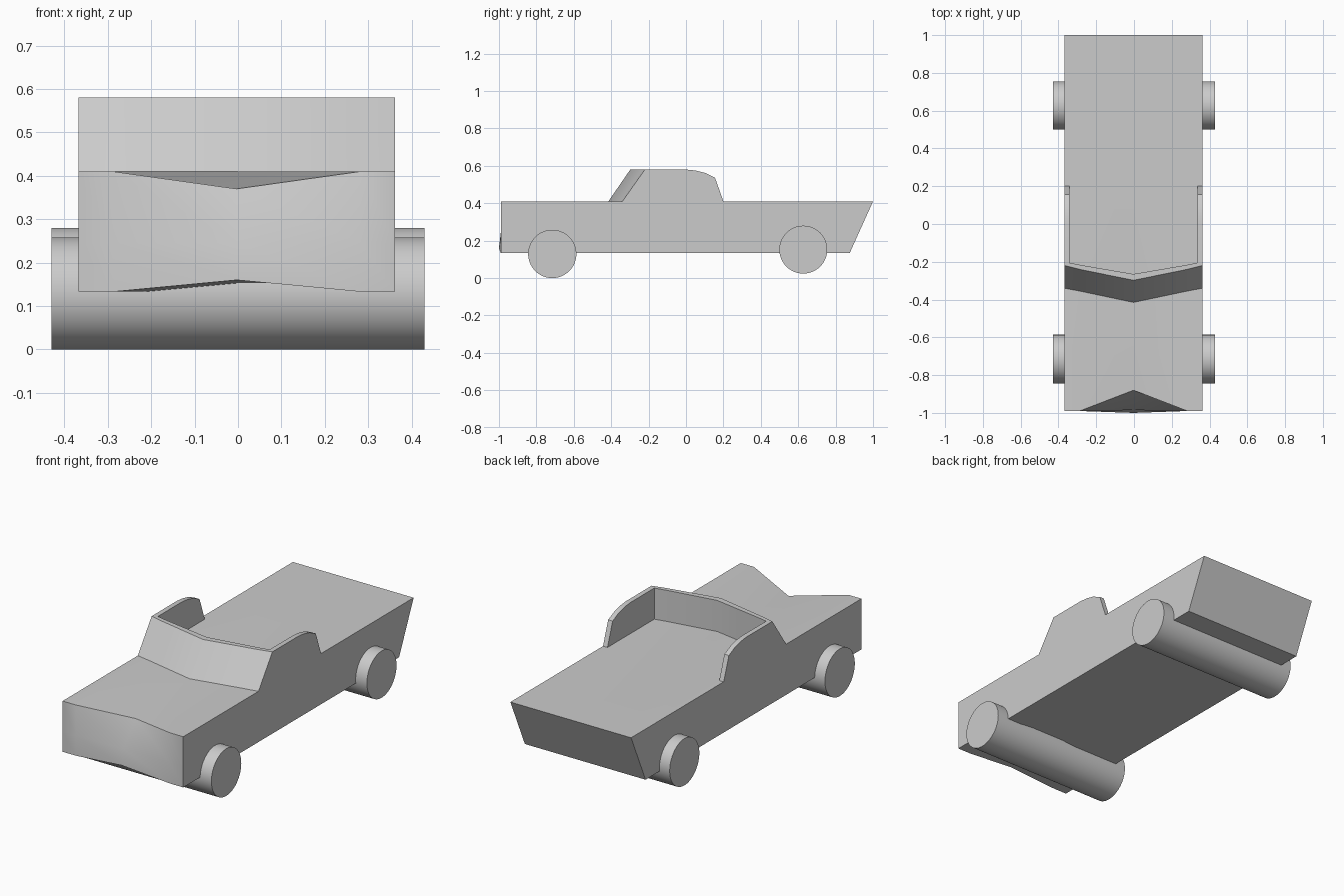
import bpy, bmesh
from math import radians

if "Cube" in bpy.data.objects:
    bpy.data.objects.remove(bpy.data.objects["Cube"])

TOP, FLOOR, ROOF = 0.41, 0.133, 0.58
HALF, CENTRE = 0.365, -0.003


def finish(name, bm):
    bmesh.ops.remove_doubles(bm, verts=bm.verts[:], dist=1e-5)
    bmesh.ops.recalc_face_normals(bm, faces=bm.faces[:])
    mesh = bpy.data.meshes.new(name)
    bm.to_mesh(mesh)
    bm.free()
    ob = bpy.data.objects.new(name, mesh)
    bpy.context.collection.objects.link(ob)
    smooth(ob)
    return ob


def smooth(ob):
    bpy.ops.object.select_all(action='DESELECT')
    bpy.context.view_layer.objects.active = ob
    ob.select_set(True)
    bpy.ops.object.shade_smooth_by_angle(angle=radians(25))


# Body: side profiles lofted across the width, nose creased along the middle
def side_profile(hood_start):
    return [(1.0, TOP), (hood_start, TOP), (-0.99, TOP), (-0.99, 0.245),
            (-0.99, FLOOR), (-0.42, FLOOR), (0.875, FLOOR)]


middle = [(1.0, TOP), (-0.415, TOP), (-0.88, 0.37), (-0.985, 0.245),
          (-1.0, 0.16), (-0.42, FLOOR), (0.875, FLOOR)]
stations = [(-HALF, side_profile(-0.34)), (-0.285, side_profile(-0.355)), (0, middle),
            (0.285, side_profile(-0.355)), (HALF, side_profile(-0.34))]
bm = bmesh.new()
rings = [[bm.verts.new((x, y, z)) for y, z in prof] for x, prof in stations]
for a, b in zip(rings, rings[1:]):
    for i in range(len(a)):
        j = (i + 1) % len(a)
        bm.faces.new((a[i], a[j], b[j], b[i]))
bm.faces.new(rings[0])
bm.faces.new(rings[-1])
body = finish("body", bm)
body.location.x = CENTRE

# Open cab: bent windscreen wall plus two thin side walls
# columns: outer x, outer base y, outer top y, inner x, inner y
half_screen = [(HALF, -0.34, -0.22, 0.338, -0.205), (0.285, -0.355, -0.24, 0.28, -0.217),
               (0, -0.415, -0.298, 0, -0.265)]
wall_top = [(0.0, ROOF), (0.05, 0.575), (0.10, 0.563), (0.155, 0.537), (0.2, TOP)]
bm = bmesh.new()
for s in (-1, 1):
    cols = [[bm.verts.new(p) for p in ((s * xo, yb, TOP), (s * xo, yt, ROOF),
                                       (s * xi, yi, ROOF), (s * xi, yi, TOP))]
            for xo, yb, yt, xi, yi in half_screen]
    for a, b in zip(cols, cols[1:]):
        for i in range(3):
            bm.faces.new((a[i], a[i + 1], b[i + 1], b[i]))
    ob_, ot, it, ib = cols[0]
    outer = [ob_, ot] + [bm.verts.new((s * HALF, y, z)) for y, z in wall_top]
    inner = [ib, it] + [bm.verts.new((s * 0.338, y, z)) for y, z in wall_top]
    bm.faces.new(outer)
    bm.faces.new(inner)
    for i in range(1, len(outer) - 1):
        bm.faces.new((outer[i], outer[i + 1], inner[i + 1], inner[i]))
cab = finish("cab_wall", bm)
cab.location.x = CENTRE

# Wheels: one full-width roller per axle
for name, y, z, r in (("front_wheels", -0.715, 0.129, 0.129), ("rear_wheels", 0.627, 0.152, 0.128)):
    bpy.ops.mesh.primitive_cylinder_add(vertices=64, radius=r, depth=0.86,
                                        location=(0, y, z), rotation=(0, radians(90), 0))
    bpy.context.object.name = name
    smooth(bpy.context.object)
